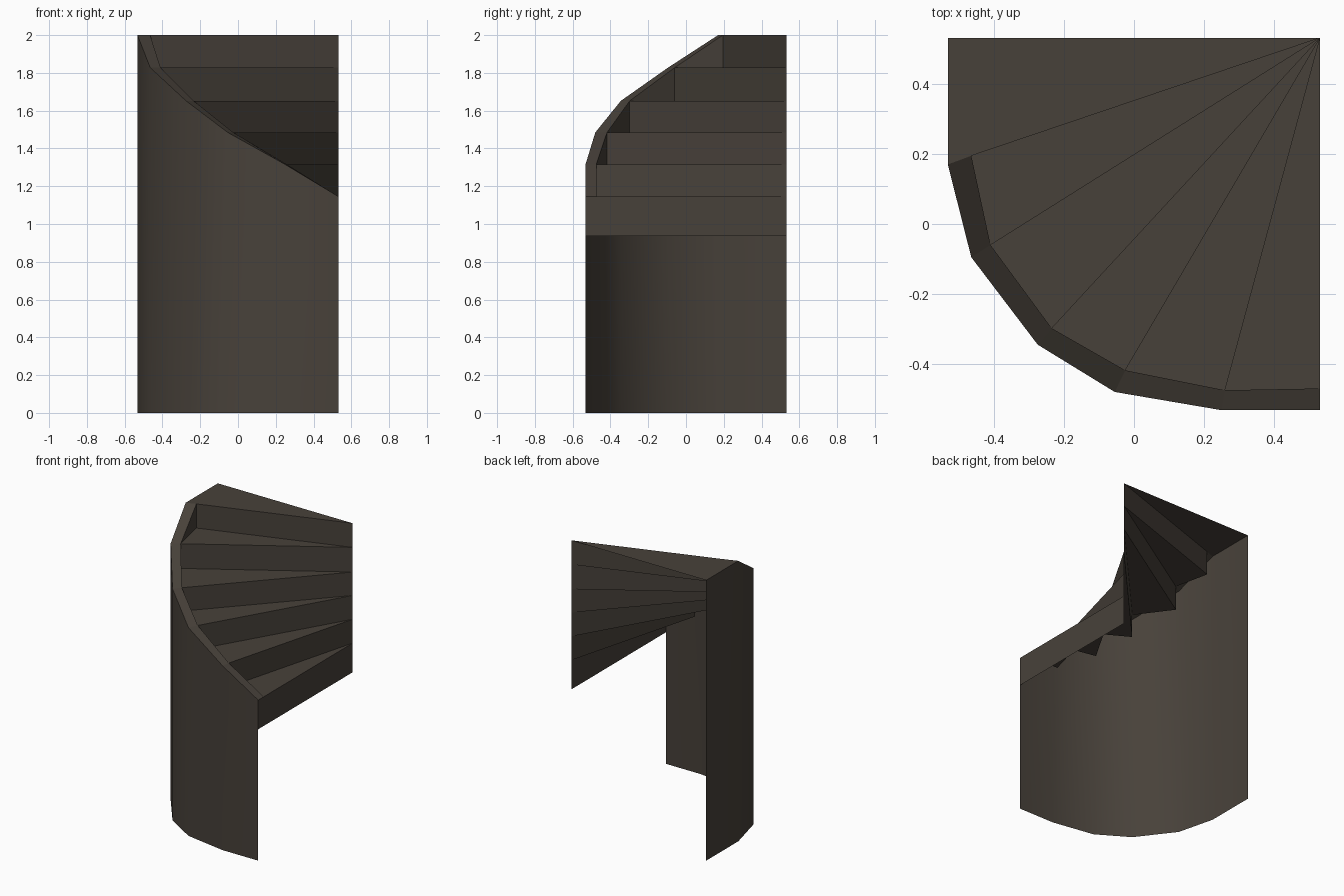
import bpy

if "Cube" in bpy.data.objects:
    bpy.data.objects.remove(bpy.data.objects["Cube"])

H = 0.532                       # half width; the steps turn about the corner (H, H)
PIVOT = (H, H)
OUTER = [(H, -H), (0.25, -H), (-0.055, -0.48), (-0.275, -0.345), (-0.465, -0.095), (-H, 0.17)]
INNER = [(H, -0.47), (0.26, -0.475), (-0.025, -0.418), (-0.235, -0.298), (-0.41, -0.06), (-0.465, 0.195)]
Z = [1.145, 1.315, 1.485, 1.652, 1.828, 2.0]   # tread heights
BASE = 0.937                    # underside of the first riser

stone = bpy.data.materials.new("dark stone")
stone.diffuse_color = (0.064, 0.053, 0.042, 1)
stone.use_nodes = True
stone.node_tree.nodes["Principled BSDF"].inputs["Base Color"].default_value = stone.diffuse_color


def at(p, z):
    return (p[0], p[1], z)


def build(name, polys, smooth=False):
    """Sheet object from polygons, sharing coincident points."""
    index, faces = {}, []
    for poly in polys:
        faces.append([index.setdefault(v, len(index)) for v in poly])
    mesh = bpy.data.meshes.new(name)
    mesh.from_pydata(list(index), [], faces)
    mesh.materials.append(stone)
    for f in mesh.polygons:
        f.use_smooth = smooth
    obj = bpy.data.objects.new(name, mesh)
    bpy.context.collection.objects.link(obj)
    return obj


treads, risers, rim, skirt, wall = [], [], [], [], []

# first riser reaches right to the outer wall
risers.append([at(PIVOT, BASE), at(PIVOT, Z[0]), at(OUTER[0], Z[0]), at(OUTER[0], BASE)])

for i in range(5):
    a, b, oa, ob = INNER[i], INNER[i + 1], OUTER[i], OUTER[i + 1]
    lo, hi = Z[i], Z[i + 1]
    treads.append([at(PIVOT, lo), at(b, lo), at(a, lo)])
    risers.append([at(PIVOT, lo), at(PIVOT, hi), at(b, hi), at(b, lo)])
    # sloping rim and the small triangle below its inner edge
    rim.append([at(oa, lo), at(a, lo), at(b, hi), at(ob, hi)])
    skirt.append([at(a, lo), at(b, lo), at(b, hi)])
    wall.append([at(oa, 0), at(oa, lo), at(ob, hi), at(ob, 0)])

# landing at the top, and the straight end of the wall beneath it
corner = (-H, H)
treads.append([at(PIVOT, 2.0), at(corner, 2.0), at(OUTER[5], 2.0), at(INNER[5], 2.0)])
wall.append([at(OUTER[5], 0), at(OUTER[5], 2.0), at(corner, 2.0), at(corner, 0)])

build("treads", treads)
build("risers", risers)
build("wall_rim", rim)
build("rim_skirt", skirt)
build("curved_wall", wall, smooth=True)
